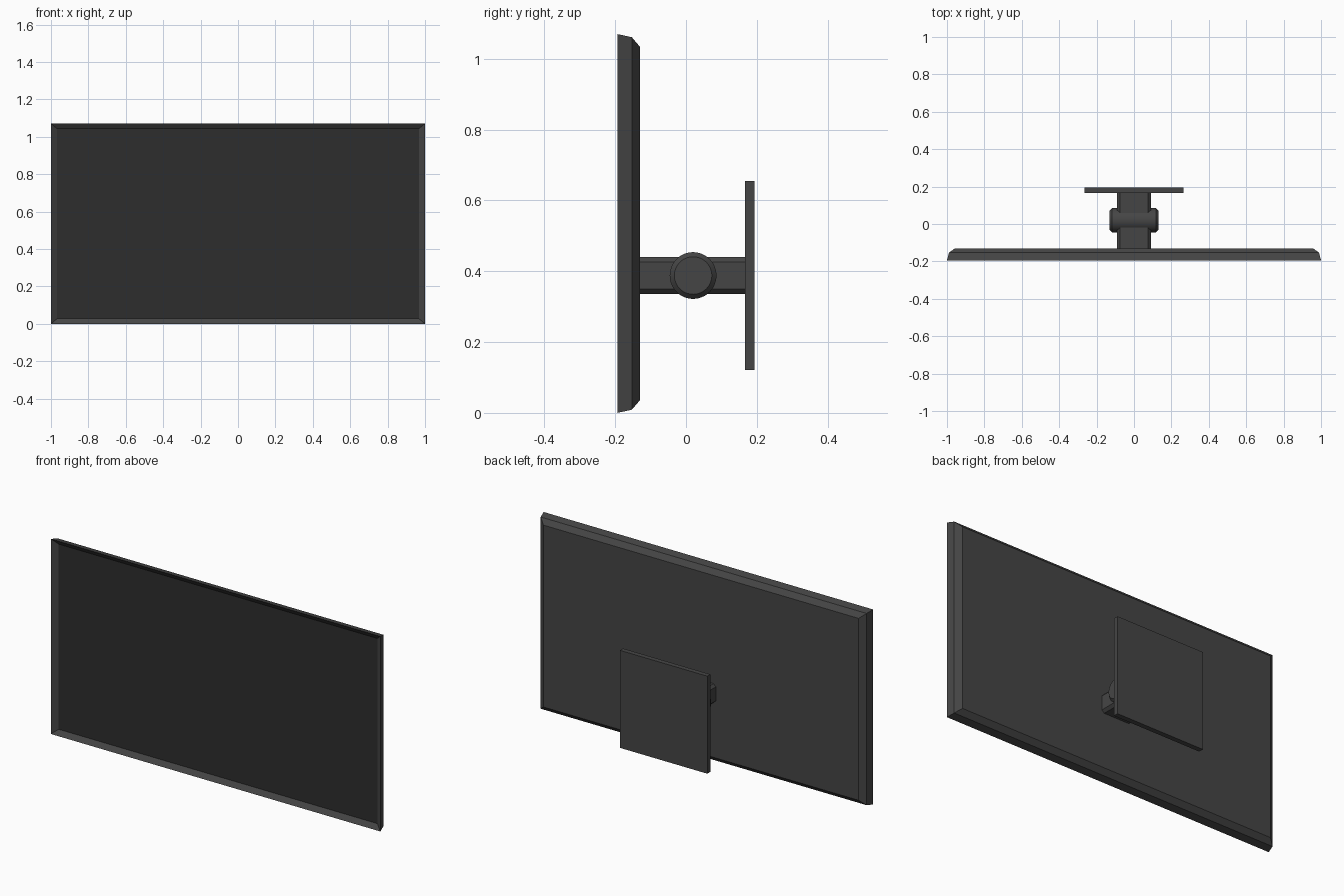
import bpy, bmesh, math
from mathutils import Matrix

old = bpy.data.objects.get("Cube")
if old:
    bpy.data.objects.remove(old, do_unlink=True)


def material(name, value):
    m = bpy.data.materials.new(name)
    m.use_nodes = True
    colour = (value, value, value, 1)
    m.diffuse_color = colour
    m.node_tree.nodes["Principled BSDF"].inputs["Base Color"].default_value = colour
    return m


casing = material("charcoal plastic", 0.06)
glass = material("dark screen", 0.027)


def finish(name, bm, *mats):
    bmesh.ops.recalc_face_normals(bm, faces=bm.faces)
    mesh = bpy.data.meshes.new(name)
    bm.to_mesh(mesh)
    bm.free()
    obj = bpy.data.objects.new(name, mesh)
    bpy.context.collection.objects.link(obj)
    for m in mats:
        mesh.materials.append(m)
    return obj


def box(name, size, centre, chamfer_along_y=0):
    bm = bmesh.new()
    bmesh.ops.create_cube(bm, size=1)
    bmesh.ops.scale(bm, vec=size, verts=bm.verts)
    if chamfer_along_y:
        edges = [e for e in bm.edges
                 if abs(e.verts[0].co.y - e.verts[1].co.y) > 0.01]
        bmesh.ops.bevel(bm, geom=edges, offset=chamfer_along_y, segments=1,
                        affect='EDGES')
    bmesh.ops.translate(bm, vec=centre, verts=bm.verts)
    return finish(name, bm, casing)


# Display: rectangular rings from the recessed screen, round the rim, to the back
HALF_W, HALF_H = 1.0, 0.535
rings = [(0.027, -0.174), (0, -0.194), (0.009, -0.153), (0.036, -0.13)]
bm = bmesh.new()
loops = []
for inset, y in rings:
    w, h = HALF_W - inset * 1.2, HALF_H - inset
    loops.append([bm.verts.new((sx * w, y, HALF_H + sz * h))
                  for sx, sz in ((-1, -1), (1, -1), (1, 1), (-1, 1))])
for a, b in zip(loops, loops[1:]):
    for i in range(4):
        j = (i + 1) % 4
        bm.faces.new((a[i], a[j], b[j], b[i]))
bm.faces.new(loops[0]).material_index = 1
bm.faces.new(loops[-1])
finish("display_panel", bm, casing, glass)

# Wall plate and chamfered arm
box("wall_plate", (0.53, 0.027, 0.535), (0, 0.1805, 0.388))
box("mount_arm", (0.18, 0.3, 0.105), (0, 0.02, 0.388), 0.014)

# Pivot drum lying across the arm, with chamfered ends
bm = bmesh.new()
bmesh.ops.create_cone(bm, cap_ends=True, segments=48, radius1=0.066,
                      radius2=0.066, depth=0.26)
rims = [e for e in bm.edges if abs(e.verts[0].co.z - e.verts[1].co.z) < 0.01]
bmesh.ops.bevel(bm, geom=rims, offset=0.013, segments=1, affect='EDGES')
bmesh.ops.transform(bm, verts=bm.verts,
                    matrix=Matrix.Translation((0, 0.02, 0.388))
                    @ Matrix.Rotation(math.pi / 2, 4, 'Y'))
drum = finish("pivot_drum", bm, casing)
bpy.ops.object.select_all(action='DESELECT')
drum.select_set(True)
bpy.context.view_layer.objects.active = drum
bpy.ops.object.shade_smooth_by_angle(angle=math.radians(30))
